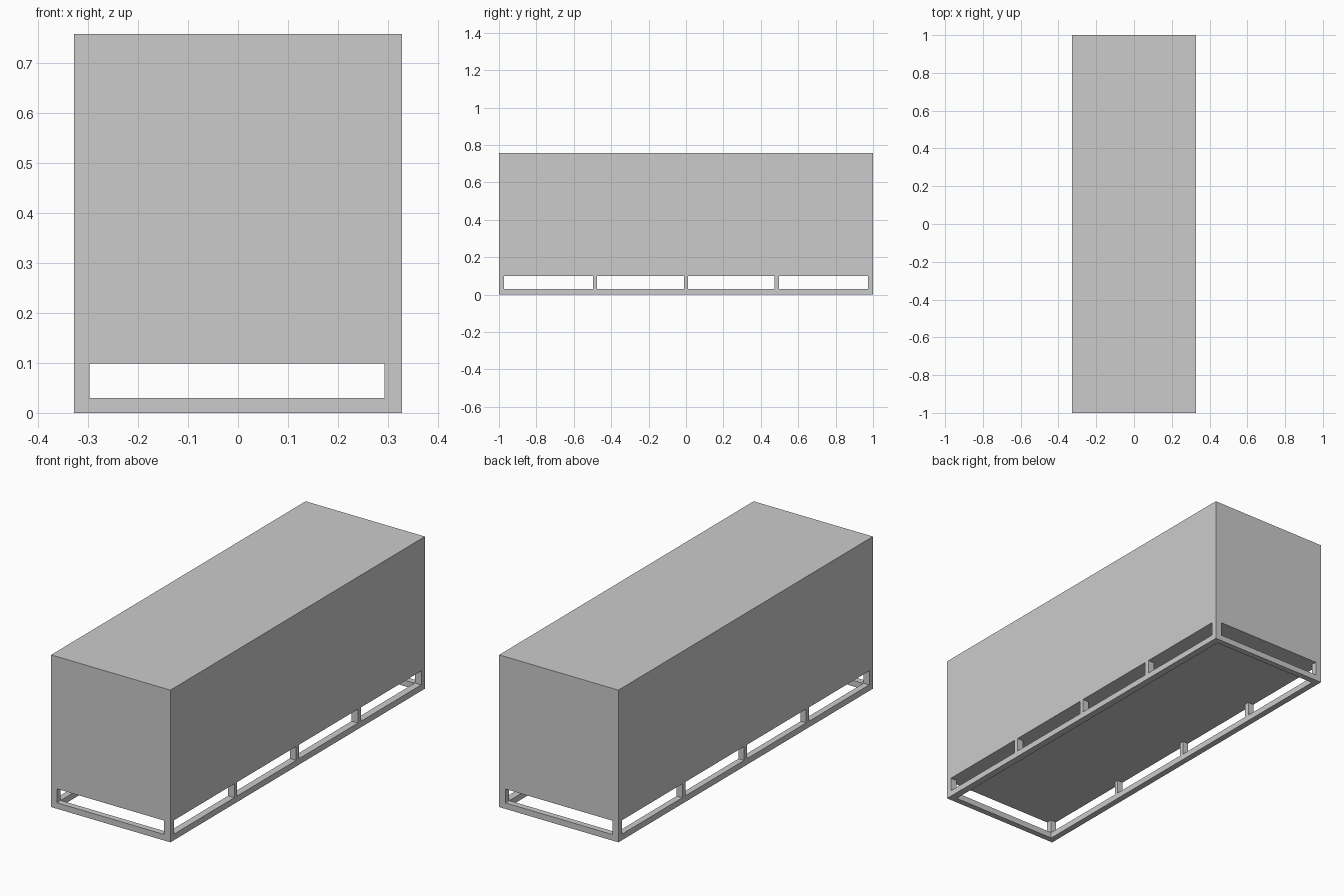
import bpy

if "Cube" in bpy.data.objects:
    bpy.data.objects.remove(bpy.data.objects["Cube"])

HX, HY, TOP = 0.328, 1.0, 0.757   # outer half sizes and height
RAIL, BODY_Z = 0.03, 0.099        # rail thickness, underside of body


def box(name, x, y, z):
    """Box from (min, max) ranges on each axis."""
    bpy.ops.mesh.primitive_cube_add(
        size=1, location=[(a + b) / 2 for a, b in (x, y, z)])
    ob = bpy.context.object
    ob.name = name
    ob.scale = [b - a for a, b in (x, y, z)]
    bpy.ops.object.transform_apply(location=False, rotation=False, scale=True)
    return ob


# Closed main body
box("body", (-HX, HX), (-HY, HY), (BODY_Z, TOP))

# Floor frame: long side rails and short end rails between them
left = (-HX, -HX + 0.031)
right = (HX - 0.035, HX)
for side, x in (("left", left), ("right", right)):
    box(side + "_rail", x, (-HY, HY), (0, RAIL))
for end, y in (("front", (-HY, -HY + RAIL)), ("back", (HY - RAIL, HY))):
    box(end + "_rail", (left[1], right[0]), y, (0, RAIL))

# Short legs between the frame and the body
leg_spans = [(-HY, -0.972), (-0.497, -0.476), (-0.011, 0.011),
             (0.474, 0.497), (0.972, HY)]
for side, x in (("left", left), ("right", right)):
    for i, y in enumerate(leg_spans):
        box(f"{side}_leg_{i + 1}", x, y, (RAIL, BODY_Z))
